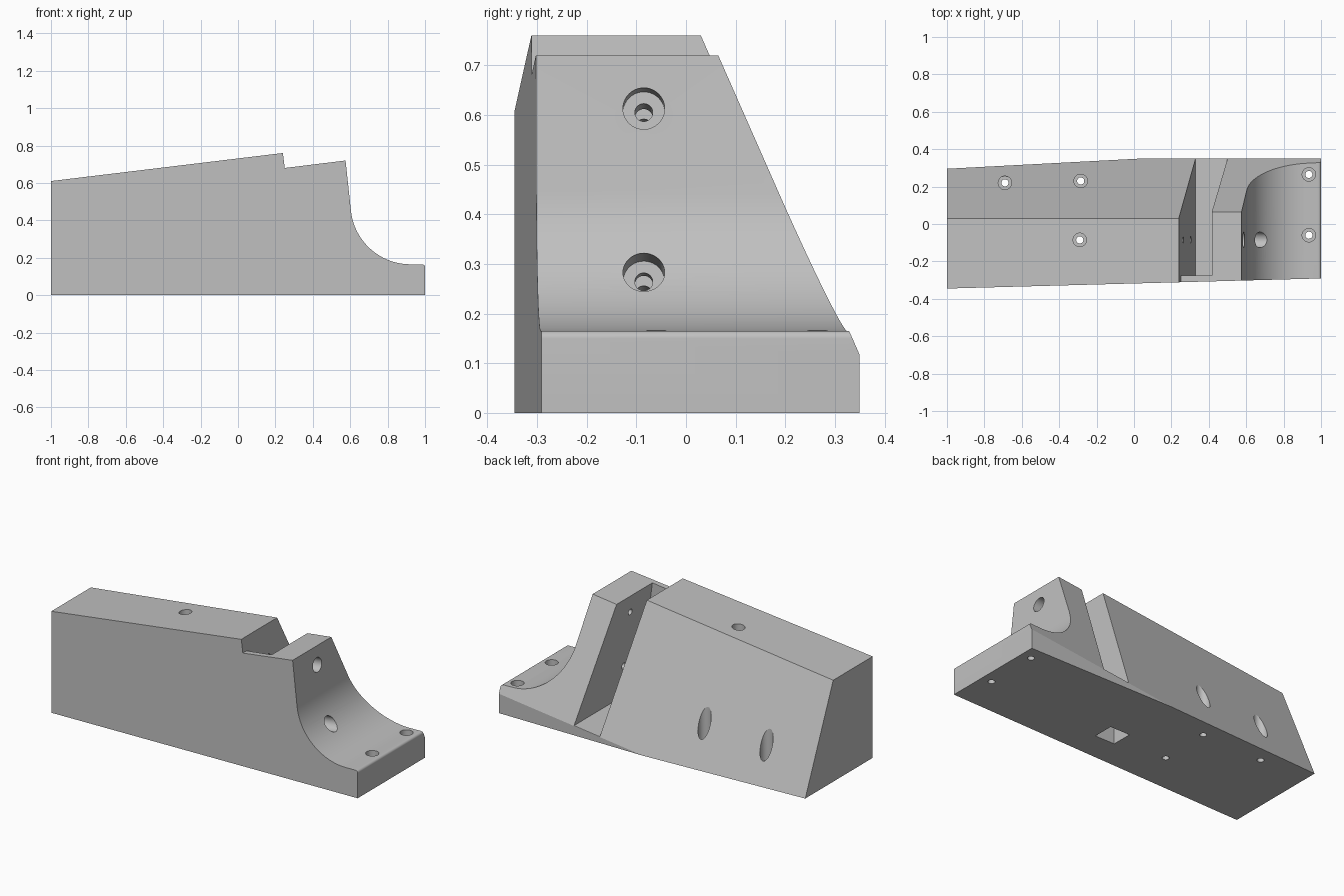
import bpy, bmesh, math
from mathutils import Vector

if "Cube" in bpy.data.objects:
    bpy.data.objects.remove(bpy.data.objects["Cube"], do_unlink=True)

TILT = 0.121      # rise of the sloping top along x
LEAN = 0.435      # how far the back face leans out per unit of height


def top_z(x):
    return 0.731 + TILT * x


def front_y(x):
    return -0.345 + 0.027 * (x + 1)


def make_object(name, bm):
    bmesh.ops.recalc_face_normals(bm, faces=bm.faces[:])
    mesh = bpy.data.meshes.new(name)
    bm.to_mesh(mesh)
    bm.free()
    obj = bpy.data.objects.new(name, mesh)
    bpy.context.collection.objects.link(obj)
    return obj


def prism(name, profile, near, far):
    """Extrude an (x, z) profile between two y functions."""
    bm = bmesh.new()
    a = [bm.verts.new((x, near(x), z)) for x, z in profile]
    b = [bm.verts.new((x, far(x), z)) for x, z in profile]
    bm.faces.new(a)
    bm.faces.new(b[::-1])
    for i in range(len(a)):
        j = (i + 1) % len(a)
        bm.faces.new((a[i], a[j], b[j], b[i]))
    return make_object(name, bm)


def arc(cx, cz, r, start, end, steps):
    return [(cx + r * math.cos(math.radians(start + (end - start) * i / steps)),
             cz + r * math.sin(math.radians(start + (end - start) * i / steps)))
            for i in range(steps + 1)]


def cut(body, cutter):
    mod = body.modifiers.new("cut", 'BOOLEAN')
    mod.operation = 'DIFFERENCE'
    mod.solver = 'EXACT'
    mod.object = cutter
    bpy.context.view_layer.objects.active = body
    bpy.ops.object.modifier_apply(modifier=mod.name)
    bpy.data.objects.remove(cutter, do_unlink=True)


def drill(body, start, end, radius):
    start, end = Vector(start), Vector(end)
    axis = end - start
    bm = bmesh.new()
    bmesh.ops.create_cone(bm, cap_ends=True, segments=40, radius1=radius,
                          radius2=radius, depth=axis.length)
    bm.transform(axis.to_track_quat('Z', 'Y').to_matrix().to_4x4())
    bmesh.ops.translate(bm, verts=bm.verts[:], vec=(start + end) / 2)
    cut(body, make_object("drill_cutter", bm))


# Main block: sloping top with a step, scooped end and rounded toe
outline = [(-1, 0), (-1, top_z(-1)), (0.24, top_z(0.24)), (0.25, 0.68), (0.575, 0.72)]
outline += arc(0.922, 0.485, 0.32, 187, 270, 28)
outline += arc(0.985, 0.15, 0.015, 90, 0, 6)
outline += [(1, 0)]
body = prism("fixture_block", outline, front_y, lambda x: 0.35)

# Leaning back face, running parallel to the sloping top
bm = bmesh.new()
rows = []
for x in (-1.2, 1.2):
    rows.append([bm.verts.new((x, 0.03 + LEAN * (top_z(x) - z) + d, z))
                 for z, d in ((-0.4, 0), (1.1, 0), (1.1, 2), (-0.4, 2))])
bm.faces.new(rows[0])
bm.faces.new(rows[1][::-1])
for i in range(4):
    j = (i + 1) % 4
    bm.faces.new((rows[0][i], rows[0][j], rows[1][j], rows[1][i]))
cut(body, make_object("back_cutter", bm))

# Deep slanted slot, open to the back and top, with a thin front wall
slot = [(0.329, 0.037), (0.5, 0.058), (0.39, 0.9), (0.222, 0.9)]
cut(body, prism("slot_cutter", slot, lambda x: -0.275, lambda x: 0.6))

# Square access pocket in the underside
pocket = [(0.015, -0.1), (0.145, -0.1), (0.145, 0.62), (0.015, 0.62)]
cut(body, prism("pocket_cutter", pocket, lambda x: -0.145, lambda x: -0.02))

# Vertical counterbored mounting holes: x, y, counterbore floor
for x, y, floor in ((-0.69, 0.22, 0.1), (-0.285, 0.23, 0.1), (-0.29, -0.085, 0.12),
                    (0.935, 0.265, 0.1), (0.935, -0.06, 0.1)):
    drill(body, (x, y, floor), (x, y, 1.0), 0.036)
    drill(body, (x, y, -0.1), (x, y, floor + 0.02), 0.019)

# Clamp screw holes through the end block and across the slot
for z in (0.605, 0.264):
    def along(x):
        return (x, -0.085, z + TILT * (x - 0.52))
    drill(body, along(0.52), along(1.1), 0.042)
    drill(body, along(0.08), along(0.53), 0.018)

# Single grey finish
grey = bpy.data.materials.new("plain_grey")
grey.use_nodes = True
colour = (0.53, 0.53, 0.53, 1)
grey.diffuse_color = colour
grey.node_tree.nodes["Principled BSDF"].inputs["Base Color"].default_value = colour
body.data.materials.clear()
body.data.materials.append(grey)

for o in bpy.context.selected_objects:
    o.select_set(False)
body.select_set(True)
bpy.context.view_layer.objects.active = body
bpy.ops.object.shade_smooth_by_angle(angle=math.radians(20))
